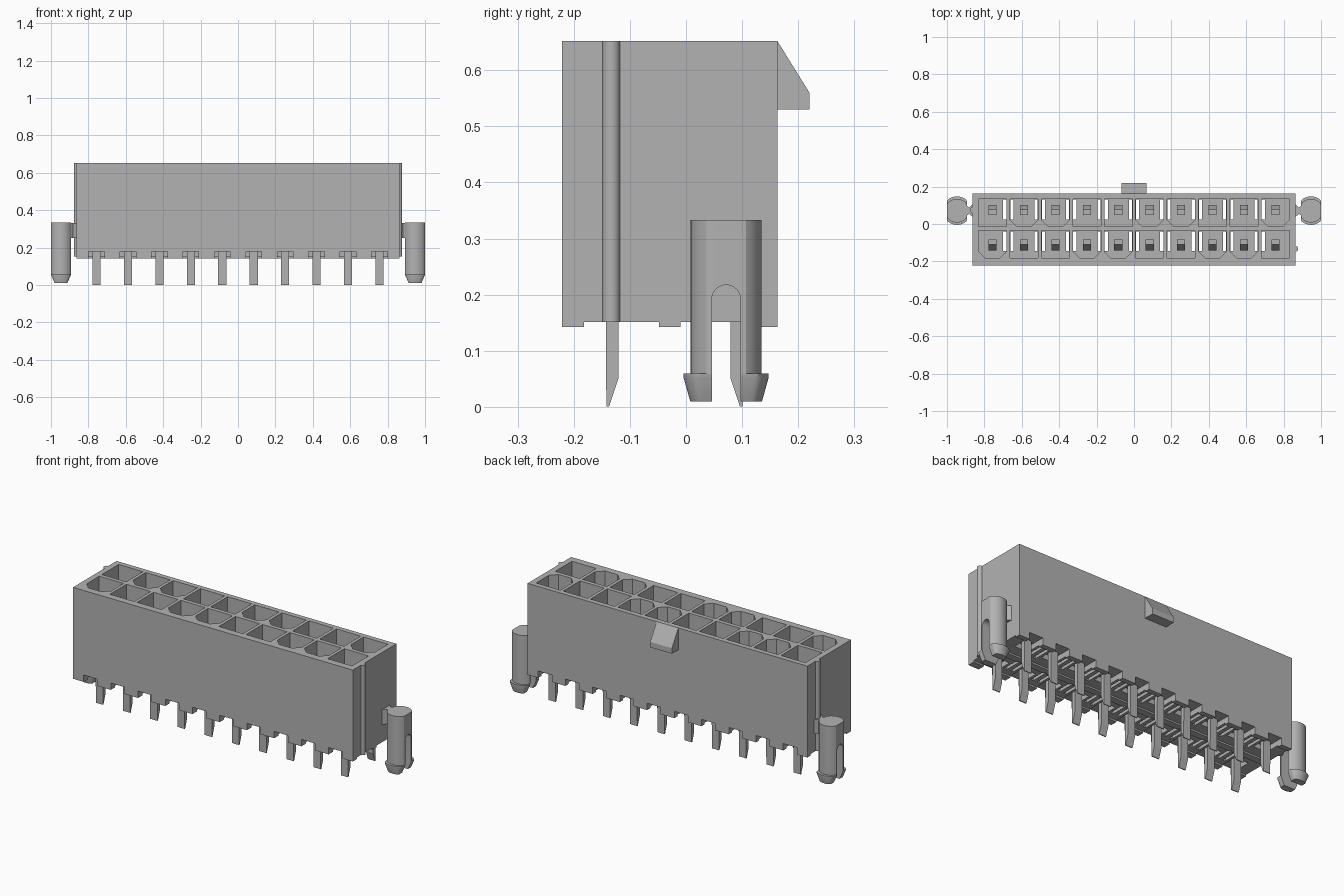
import bpy, bmesh, math

cube = bpy.data.objects.get("Cube")
if cube:
    bpy.data.objects.remove(cube, do_unlink=True)

grey = bpy.data.materials.new("plain grey")
grey.use_nodes = True
grey.diffuse_color = (0.45, 0.45, 0.45, 1)
grey.node_tree.nodes["Principled BSDF"].inputs["Base Color"].default_value = (0.45, 0.45, 0.45, 1)


def loft(bm, rings):
    """Skin a list of equal-length point rings and cap both ends."""
    vs = [[bm.verts.new(p) for p in ring] for ring in rings]
    n = len(vs[0])
    for a, b in zip(vs, vs[1:]):
        for i in range(n):
            bm.faces.new((a[i], a[(i + 1) % n], b[(i + 1) % n], b[i]))
    bm.faces.new(vs[0][::-1])
    bm.faces.new(vs[-1])


def box(bm, x0, x1, y0, y1, z0, z1):
    loft(bm, [[(x0, y0, z), (x1, y0, z), (x1, y1, z), (x0, y1, z)] for z in (z0, z1)])


def extrude_x(bm, profile, x0, x1):
    """Extrude a (y, z) profile along x."""
    loft(bm, [[(x, y, z) for y, z in profile] for x in (x0, x1)])


def finish(bm, name, smooth=False):
    bmesh.ops.recalc_face_normals(bm, faces=bm.faces)
    me = bpy.data.meshes.new(name)
    bm.to_mesh(me)
    bm.free()
    me.materials.append(grey)
    ob = bpy.data.objects.new(name, me)
    bpy.context.collection.objects.link(ob)
    if smooth:
        smooth_edges(ob)
    return ob


def smooth_edges(ob):
    bpy.ops.object.select_all(action='DESELECT')
    ob.select_set(True)
    bpy.context.view_layer.objects.active = ob
    bpy.ops.object.shade_smooth_by_angle(angle=math.radians(30))


def cut(ob, bm):
    """Subtract a cutter mesh and bake the result."""
    cutter = finish(bm, "cutter")
    cutter.hide_render = True
    mod = ob.modifiers.new("cut", 'BOOLEAN')
    mod.operation, mod.solver, mod.object = 'DIFFERENCE', 'EXACT', cutter
    dg = bpy.context.evaluated_depsgraph_get()
    me = bpy.data.meshes.new_from_object(ob.evaluated_get(dg))
    ob.modifiers.clear()
    ob.data = me
    bpy.data.objects.remove(cutter, do_unlink=True)


COLUMNS = [(i - 4.5) * 0.168 for i in range(10)]
ROWS = [(-0.182, -0.036), (-0.013, 0.135)]      # y range of each row of cavities
HALF = 0.075
FLOOR = 0.2

# Housing block
bm = bmesh.new()
box(bm, -0.863, 0.863, -0.221, 0.163, 0.142, 0.652)
housing = finish(bm, "housing")

# Cavities: square, or keyed with two chamfered corners
bm = bmesh.new()
for r, (y0, y1) in enumerate(ROWS):
    for i, x in enumerate(COLUMNS):
        keyed = (i % 4 in (0, 3)) == (r == 0)
        c = 0.036 if keyed else 0
        pts = [(x - HALF, y1), (x - HALF, y0 + c), (x + HALF, y0 + c), (x + HALF, y1)]
        if keyed:
            pts[2:2] = [(x - HALF + c, y0), (x + HALF - c, y0)]
        loft(bm, [[(px, py, z) for px, py in pts] for z in (FLOOR, 0.8)])
cut(housing, bm)

# Channels under the housing that leave three long feet
bm = bmesh.new()
box(bm, -1, 1, -0.182, -0.048, 0.1, 0.151)
box(bm, -1, 1, -0.01, 0.135, 0.1, 0.151)
cut(housing, bm)

# Notches around the legs, open to the front and back
bm = bmesh.new()
for x in COLUMNS:
    box(bm, x - 0.042, x + 0.042, -0.3, -0.09, 0.1, 0.18)
    box(bm, x - 0.042, x + 0.042, 0.05, 0.3, 0.1, 0.18)
cut(housing, bm)

# Slots through the cavity floors beside the dividing walls
bm = bmesh.new()
for y0, y1 in ROWS:
    for i, x in enumerate(COLUMNS):
        for s in (-1, 1):
            if (i, s) in ((0, -1), (9, 1)):
                continue
            a, b = sorted((x + s * 0.056, x + s * 0.073))
            box(bm, a, b, y0 + 0.037, y1 - 0.004, 0.1, 0.25)
cut(housing, bm)

# Latch ramp on the back
bm = bmesh.new()
extrude_x(bm, [(0.15, 0.53), (0.22, 0.53), (0.22, 0.56), (0.163, 0.652), (0.15, 0.652)], -0.067, 0.067)
finish(bm, "latch_ramp")

# Terminals: blade, jog and pointed leg
front_leg = [(-0.11, 0.5), (-0.082, 0.5), (-0.082, 0.26), (-0.12, 0.2), (-0.12, 0.052),
             (-0.137, 0.001), (-0.142, 0.001), (-0.143, 0.23), (-0.11, 0.3)]
rear_leg = [(0.078, 0.5), (0.047, 0.5), (0.047, 0.26), (0.079, 0.2), (0.079, 0.052),
            (0.096, 0.001), (0.101, 0.001), (0.102, 0.23), (0.078, 0.3)]
for name, prof in (("front_terminals", front_leg), ("rear_terminals", rear_leg)):
    bm = bmesh.new()
    for x in COLUMNS:
        extrude_x(bm, prof, x - 0.022, x + 0.022)
    finish(bm, name)

# Round end ribs, one at each end
for name, s, y in (("left_rib", 1, -0.133), ("right_rib", -1, 0.075)):
    bm = bmesh.new()
    ring = [(s * 0.862 + 0.016 * math.cos(k * math.pi / 8),
             y + 0.016 * math.sin(k * math.pi / 8)) for k in range(16)]
    loft(bm, [[(px, py, z) for px, py in ring] for z in (0.151, 0.652)])
    finish(bm, name, smooth=True)

# Split board pegs with barbed tips, joined to the housing by a neck
PEG_X, PEG_Y = 0.9465, 0.0715


def peg_ring(cx, r, clip, z):
    pts = []
    for k in range(48):
        a = 2 * math.pi * (k + 0.5) / 48
        pts.append((cx + max(-clip, min(clip, r * math.cos(a))), PEG_Y + r * math.sin(a), z))
    return pts


for side, s in (("left", 1), ("right", -1)):
    cx = s * PEG_X
    bm = bmesh.new()
    loft(bm, [peg_ring(cx, r, c, z) for r, c, z in (
        (0.0635, 0.0535, 0.333), (0.0635, 0.0535, 0.06), (0.076, 0.0535, 0.0595),
        (0.076, 0.0525, 0.052), (0.064, 0.034, 0.01))])
    peg = finish(bm, side + "_peg")
    bm = bmesh.new()
    arch = [(PEG_Y + 0.0255 * math.cos(k * math.pi / 12),
             0.192 + 0.0255 * math.sin(k * math.pi / 12)) for k in range(13)]
    extrude_x(bm, arch + [(PEG_Y - 0.0255, -0.1), (PEG_Y + 0.0255, -0.1)], cx - 0.2, cx + 0.2)
    cut(peg, bm)
    smooth_edges(peg)

    bm = bmesh.new()
    inner, waist, outer = s * 0.86, s * 0.882, s * 0.9
    outline = [(inner, 0.035), (waist, 0.055), (outer, 0.04),
               (outer, 0.103), (waist, 0.088), (inner, 0.108)]
    loft(bm, [[(px, py, z) for px, py in outline] for z in (0.25, 0.332)])
    finish(bm, side + "_neck")
